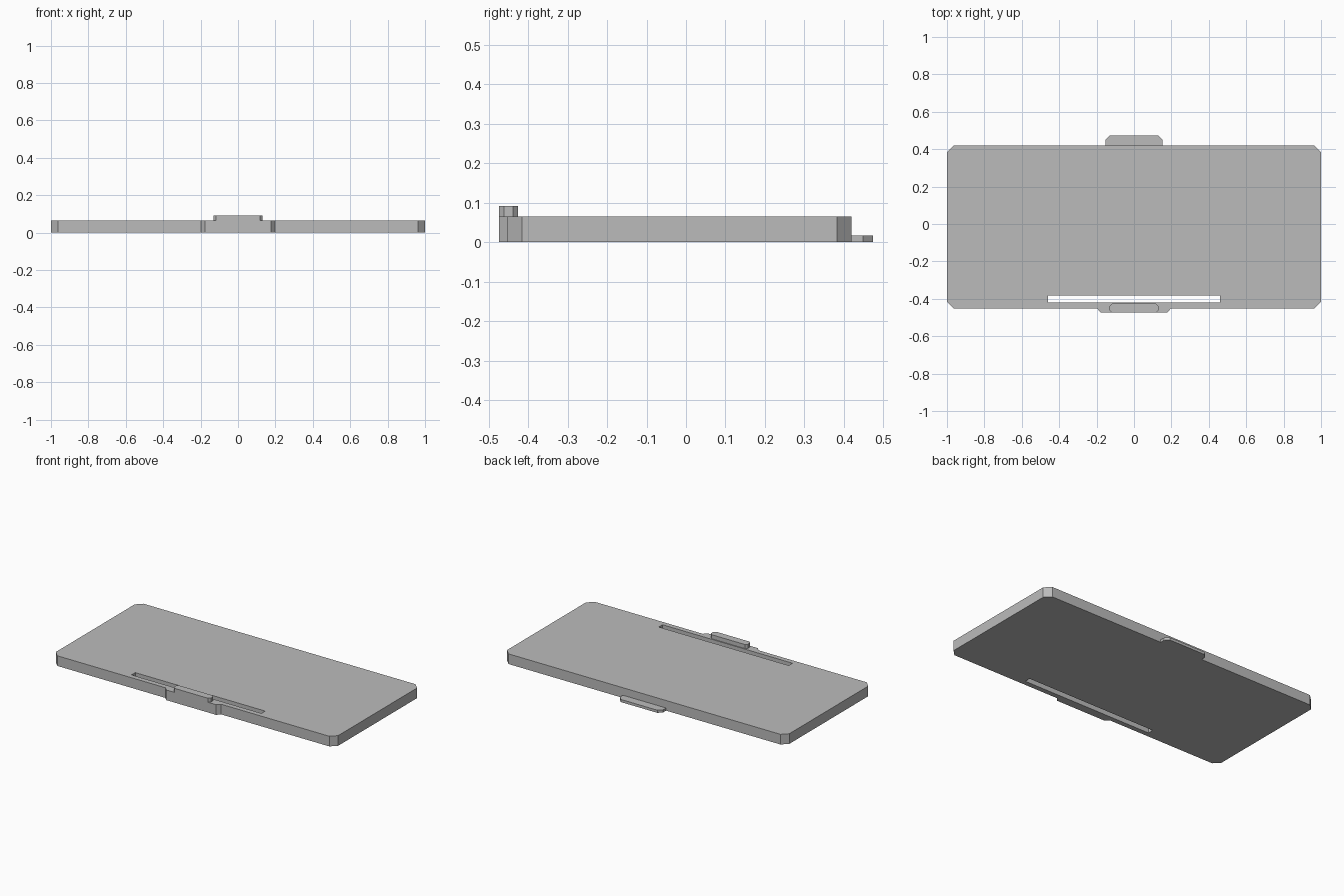
import bpy
import bmesh

cube = bpy.data.objects.get("Cube")
if cube:
    bpy.data.objects.remove(cube, do_unlink=True)

grey = bpy.data.materials.new("mid_grey")
grey.use_nodes = True
COLOUR = (0.5, 0.5, 0.5, 1)
grey.diffuse_color = COLOUR
grey.node_tree.nodes["Principled BSDF"].inputs["Base Color"].default_value = COLOUR


def mirrored(half):
    """Close a right-hand half outline, listed front to back, across x = 0."""
    return half + [(-x, y) for x, y in reversed(half)]


def prism(name, outline, bottom, top):
    """Extrude a flat outline between two heights."""
    bm = bmesh.new()
    face = bm.faces.new([bm.verts.new((x, y, bottom)) for x, y in outline])
    made = bmesh.ops.extrude_face_region(bm, geom=[face])["geom"]
    for v in made:
        if isinstance(v, bmesh.types.BMVert):
            v.co.z = top
    bmesh.ops.recalc_face_normals(bm, faces=bm.faces)
    mesh = bpy.data.meshes.new(name)
    bm.to_mesh(mesh)
    bm.free()
    mesh.materials.append(grey)
    obj = bpy.data.objects.new(name, mesh)
    bpy.context.collection.objects.link(obj)
    return obj


FRONT, BACK, THICK = -0.452, 0.42, 0.065

# Main panel with clipped corners and the front grip in one outline
panel = prism("panel", mirrored([
    (0.177, -0.474), (0.197, FRONT), (0.963, FRONT), (1, FRONT + 0.037),
    (1, BACK - 0.037), (0.963, BACK)]), 0, THICK)

# Long slot cut right through the panel
cutter = prism("slot_cutter", mirrored([(0.46, -0.42), (0.46, -0.382)]), -0.1, 0.2)
cutter.hide_render = True
cut = panel.modifiers.new("slot", "BOOLEAN")
cut.operation, cut.solver, cut.object = "DIFFERENCE", "EXACT", cutter
bpy.context.view_layer.objects.active = panel
bpy.ops.object.modifier_apply(modifier=cut.name)
bpy.data.objects.remove(cutter, do_unlink=True)

# Raised lip above the front grip
prism("raised_lip", mirrored([
    (0.118, -0.474), (0.131, -0.461), (0.131, -0.439), (0.118, -0.426)]), THICK, 0.091)

# Thin tongue at the back
prism("back_tongue", mirrored([
    (0.153, BACK), (0.153, 0.449), (0.13, 0.474)]), 0, 0.017)
